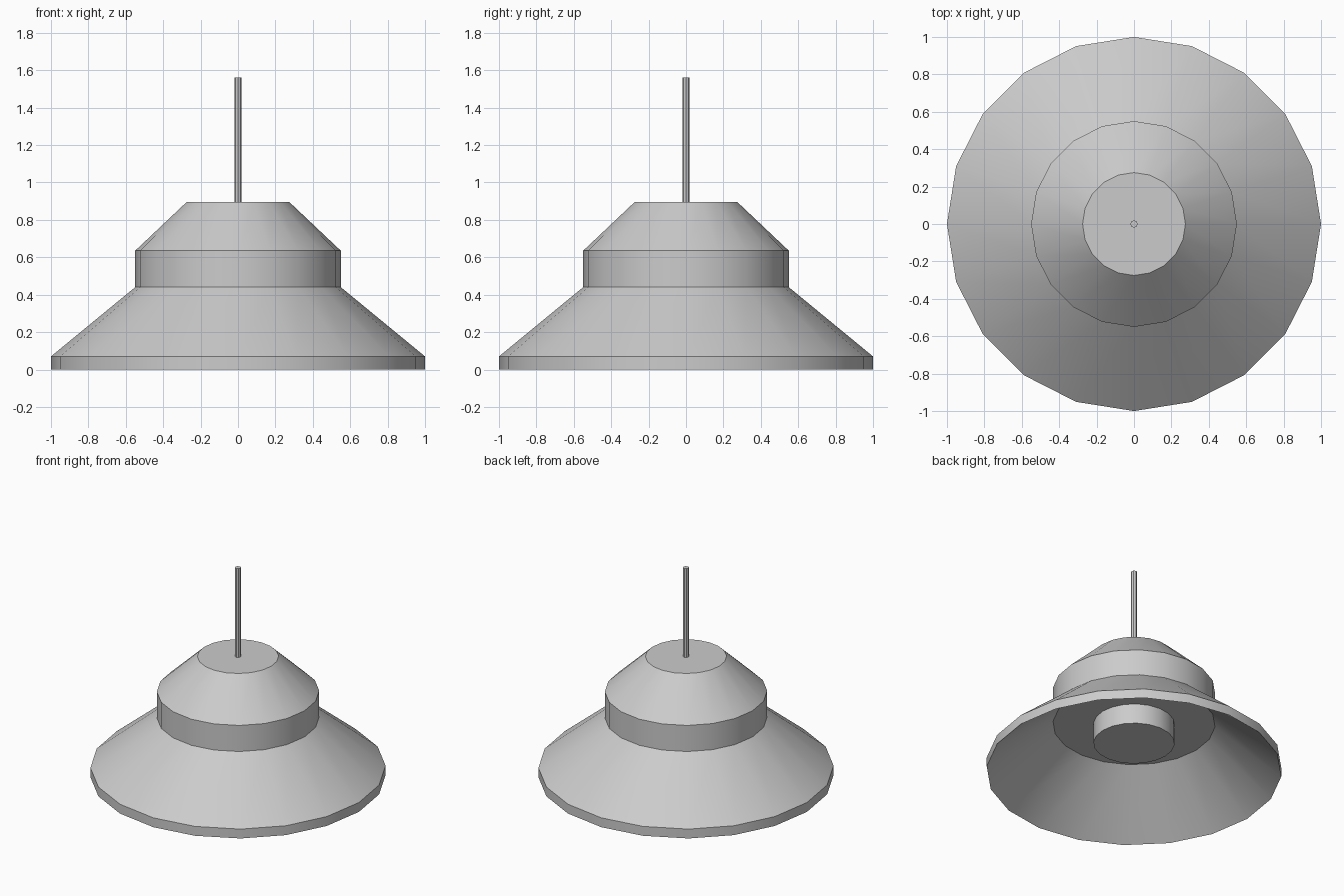
import bpy, bmesh
from math import cos, sin, pi, radians

if "Cube" in bpy.data.objects:
    bpy.data.objects.remove(bpy.data.objects["Cube"])


def lathe(name, profile, sides):
    """Revolve an (r, z) profile from bottom axis to top axis; r = 0 closes to a flat cap."""
    bm = bmesh.new()
    rings = [[bm.verts.new((r * cos(2 * pi * i / sides), r * sin(2 * pi * i / sides), z))
              for i in range(sides)] for r, z in profile]
    for low, high in zip(rings, rings[1:]):
        for i in range(sides):
            j = (i + 1) % sides
            bm.faces.new((low[i], low[j], high[j], high[i]))
    bm.faces.new(rings[0][::-1])
    bm.faces.new(rings[-1])
    bmesh.ops.recalc_face_normals(bm, faces=bm.faces)
    mesh = bpy.data.meshes.new(name)
    bm.to_mesh(mesh)
    bm.free()
    obj = bpy.data.objects.new(name, mesh)
    bpy.context.collection.objects.link(obj)
    bpy.ops.object.select_all(action='DESELECT')
    obj.select_set(True)
    bpy.context.view_layer.objects.active = obj
    bpy.ops.object.shade_smooth_by_angle(angle=radians(30))
    return obj


# Shade: recessed inner ceiling, flared inside, rim, flared outside, collar, cap
lathe("lamp_shade", [(0.55, 0.37), (1.0, 0.0), (1.0, 0.07), (0.55, 0.44),
                     (0.55, 0.635), (0.275, 0.895)], 20)

# Bulb holder hanging below the inner ceiling
lathe("bulb_holder", [(0.275, 0.22), (0.275, 0.37)], 20)

# Hanging rod
lathe("hanging_rod", [(0.02, 0.895), (0.02, 1.56)], 8)
